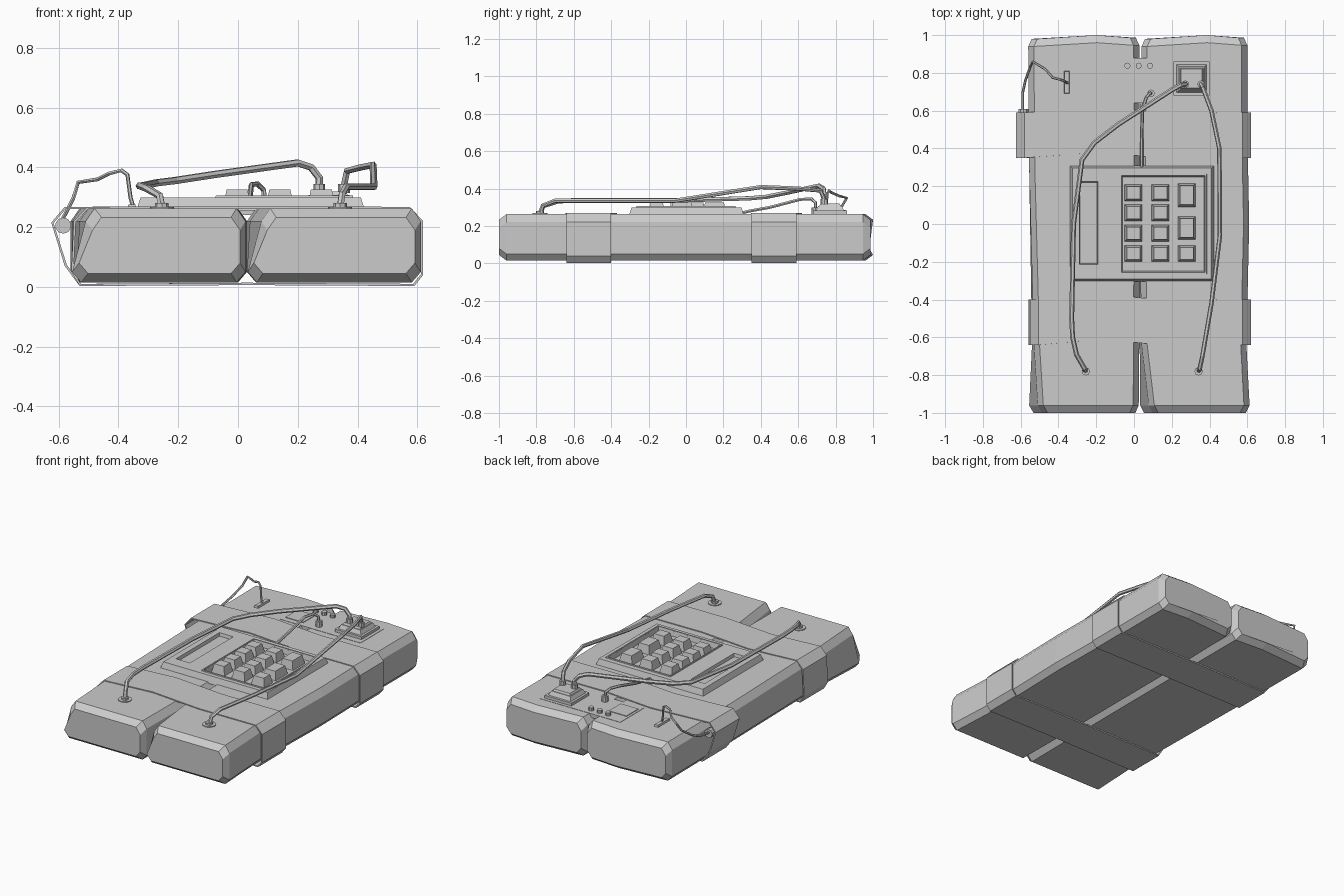
import bpy, bmesh

if "Cube" in bpy.data.objects:
    bpy.data.objects.remove(bpy.data.objects["Cube"])


def loft(name, rings, caps=True):
    bm = bmesh.new()
    vs = [[bm.verts.new(p) for p in r] for r in rings]
    n = len(rings[0])
    for a, b in zip(vs, vs[1:]):
        for i in range(n):
            j = (i + 1) % n
            bm.faces.new((a[i], a[j], b[j], b[i]))
    if caps:
        bm.faces.new(vs[0])
        bm.faces.new(vs[-1])
    bmesh.ops.recalc_face_normals(bm, faces=bm.faces)
    me = bpy.data.meshes.new(name)
    bm.to_mesh(me)
    bm.free()
    ob = bpy.data.objects.new(name, me)
    bpy.context.collection.objects.link(ob)
    return ob


def box(name, x0, x1, y0, y1, z0, z1, t=0.0):
    """Box whose top is inset by t."""
    def ring(z, d):
        return [(x0+d, y0+d, z), (x1-d, y0+d, z), (x1-d, y1-d, z), (x0+d, y1-d, z)]
    return loft(name, [ring(z0, 0), ring(z1, t)])


def disc(name, x, y, z0, z1, r, sides=10, rot=(0, 0, 0)):
    bpy.ops.mesh.primitive_cylinder_add(vertices=sides, radius=r, depth=z1-z0,
                                        location=(x, y, (z0+z1)/2), rotation=rot)
    ob = bpy.context.object
    ob.name = name
    return ob


def cable(name, pts, r):
    cu = bpy.data.curves.new(name, 'CURVE')
    cu.dimensions = '3D'
    cu.bevel_depth = r
    cu.bevel_resolution = 1
    cu.use_fill_caps = True
    sp = cu.splines.new('POLY')
    sp.points.add(len(pts)-1)
    for p, c in zip(sp.points, pts):
        p.co = (*c, 1)
        sp.use_smooth = False
    ob = bpy.data.objects.new(name, cu)
    bpy.context.collection.objects.link(ob)


# Two chamfered blocks, leaning slightly at the front end
def block(name, stations):
    rings = []
    for y, xl, xr, lean, inset in stations:
        c, z0, z1 = 0.03, 0.015 + inset, 0.263 - inset
        xl, xr = xl + inset*0.6, xr - inset*0.6
        xm = xl + 0.62*(xr-xl)
        b = 0.02 if y > 0.9 else 0
        rings.append([(xl+c, y-b, z0), (xm, y, z0), (xr-c, y-b*.7, z0),
                      (xr, y-b*.7, z0+0.035), (xr, y-b*.7, z1-0.043),
                      (xr-c, y-b*.7, z1), (xm, y, z1), (xl+c+lean, y-b, z1),
                      (xl+lean, y-b, z1-0.043), (xl, y-b, z0+0.035)])
    loft(name, rings)


block("left_block", [(-1, -.55, .025, .045, .03), (-.96, -.555, .025, .045, 0),
                     (-.64, -.54, .028, .01, 0), (.3, -.555, .03, 0, 0),
                     (.96, -.56, .028, 0, 0), (1, -.56, .028, 0, .03)])
block("right_block", [(-1, .035, .61, .045, .03), (-.96, .033, .612, .045, 0),
                      (-.64, .03, .595, .01, 0), (0, .03, .61, 0, 0),
                      (.5, .03, .60, 0, 0), (.96, .04, .60, 0, 0), (1, .04, .60, 0, .03)])

# Straps wrapped round both blocks
for name, y0, y1, left in (("front_strap", -.64, -.40, [(-.55, .22), (-.558, .05)]),
                           ("back_strap", .35, .59, [(-.625, .215), (-.58, .07)])):
    lx = left[0][0]
    prof = [(-.53, .003, 0), (.03, .006, 0), (.59, .003, 0), (.62, .04, 0), (.62, .22, 0),
            (.575, .268, 0), (.17, .269, -.003), (-.18, .269, .03), (lx+.045, .268, 0)]
    prof += [(x, z, 0) for x, z in left]
    strap = loft(name, [[(x, y+d, z) for x, z, d in prof] for y in (y0, y1)], False)
    m = strap.modifiers.new("thickness", 'SOLIDIFY')
    m.thickness = 0.008
    m.offset = -1

# Control panel with recessed display and key well
panel = box("control_panel", -.34, .425, -.305, .31, .255, .30, .014)
frame = box("keypad_frame", -.08, .39, -.27, .27, .28, .306, .006)
for i, (target, dims) in enumerate(((panel, (-.285, -.195, -.21, .22)),
                                    (panel, (-.06, .37, -.25, .25)),
                                    (frame, (-.06, .37, -.25, .25)))):
    cut = box("recess_cutter_%d" % i, *dims, .280 if i == 0 else .272, .34, -.012)
    cut.hide_render = True
    cut.hide_set(True)
    cut.display_type = 'WIRE'
    if target is frame:
        cut.location.z = -.001
    m = target.modifiers.new("recess", 'BOOLEAN')
    m.operation = 'DIFFERENCE'
    m.object = cut
    m.solver = 'EXACT'

# Keys
rows = [(.12, .21), (.015, .105), (-.093, -.005), (-.20, -.112)]
keys = [(x, x+.094, a, b) for x in (-.05, .093) for a, b in rows]
keys += [(.232, .326, a, b) for a, b in ((.09, .215), (-.083, .04), (-.20, -.112))]
for i, k in enumerate(keys):
    box("key_%d" % i, *k, .268, .326, .012)

# Rear plate bridging the gap, with its fittings
box("rear_plate", -.15, .42, .64, .88, .24, .265)
box("square_cover", -.135, -.01, .675, .795, .26, .269)
box("toggle_base", -.37, -.34, .69, .81, .26, .275, .003)
for i in range(3):
    disc("indicator_%d" % i, -.035 + .06*i, .838, .26, .285, .016)
box("socket_base", .21, .40, .68, .86, .26, .283)
box("socket_body", .225, .385, .695, .845, .283, .308, .012)
box("socket_top", .243, .367, .713, .827, .308, .32, .006)
for i, x in enumerate((.272, .355)):
    disc("socket_plug_%d" % i, x, .74, .315, .345, .02, 8)
disc("rear_plug", .09, .692, .26, .30, .02, 8)

# Grommets where the cables enter the blocks
for i, x in enumerate((-.255, .342)):
    disc("grommet_%d" % i, x, -.78, .255, .268, .04, 12)
    disc("grommet_collar_%d" % i, x, -.78, .265, .28, .022, 8)

# Cables
cable("left_cable", [(-.255, -.78, .265), (-.262, -.765, .305), (-.305, -.69, .33),
                     (-.325, -.6, .338), (-.33, -.5, .338), (-.32, 0, .338),
                     (-.275, .34, .348), (-.21, .43, .356), (-.08, .53, .376),
                     (.2, .71, .415), (.245, .735, .40), (.272, .74, .365),
                     (.272, .74, .34)], .013)
cable("right_cable", [(.342, -.78, .265), (.348, -.765, .31), (.362, -.7, .335),
                      (.41, -.42, .335), (.455, -.06, .335), (.452, .4, .408),
                      (.41, .6, .40), (.365, .72, .388), (.355, .74, .34)], .012)
cable("panel_cable", [(.04, .30, .27), (.04, .34, .28), (.04, .45, .30), (.045, .61, .342),
                      (.065, .67, .345), (.085, .692, .325), (.09, .692, .29)], .009)
cable("side_wire", [(-.35, .745, .265), (-.36, .75, .30), (-.37, .757, .375),
                    (-.39, .765, .39), (-.43, .775, .38), (-.47, .82, .36),
                    (-.535, .86, .35), (-.55, .83, .30), (-.575, .76, .25),
                    (-.588, .70, .225), (-.588, .59, .21)], .007)
# Pin tucked in the back strap
disc("strap_pin", -.585, .59, .185, .225, .027, 10, (1.5708, 0, 0))
